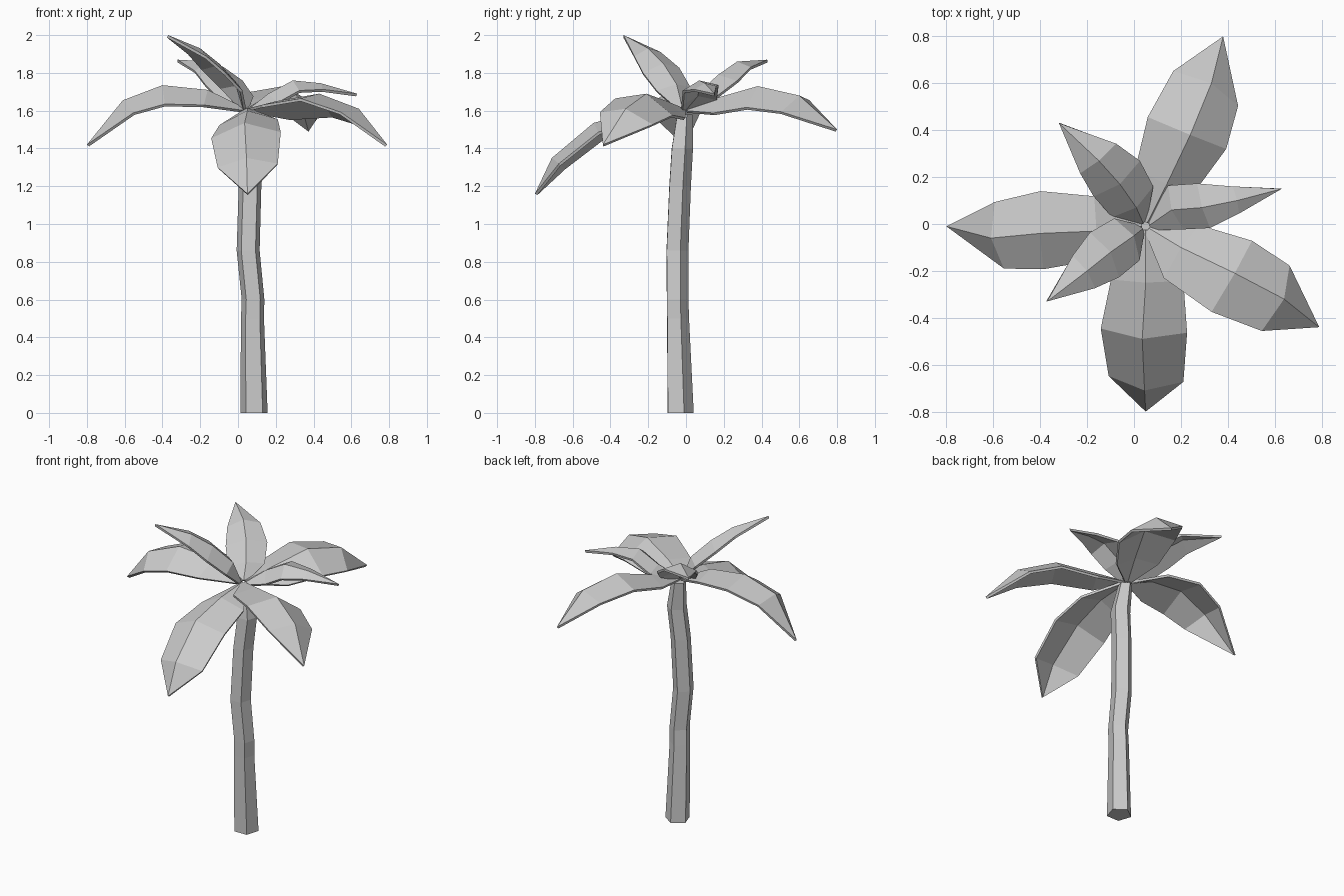
import bpy, bmesh, math
from mathutils import Vector

if "Cube" in bpy.data.objects:
    bpy.data.objects.remove(bpy.data.objects["Cube"])

def finish(name, bm):
    bmesh.ops.recalc_face_normals(bm, faces=bm.faces)
    mesh = bpy.data.meshes.new(name)
    bm.to_mesh(mesh)
    bm.free()
    obj = bpy.data.objects.new(name, mesh)
    bpy.context.collection.objects.link(obj)
    return obj

# Trunk: five-sided rings along a bent path (x, y, z, radius)
def trunk():
    bm = bmesh.new()
    rings = []
    for x, y, z, r in [(.085, -.035, 0, .076), (.077, -.048, .5, .064),
                       (.08, -.05, .6, .063), (.054, -.051, .86, .064),
                       (.064, -.037, 1.2, .063), (.083, -.025, 1.4, .062),
                       (.06, -.01, 1.58, .045)]:
        ring = []
        for i in range(5):
            a = math.radians(19 + 72 * i)
            ring.append(bm.verts.new((x + r * math.cos(a), y + r * math.sin(a), z)))
        rings.append(ring)
    for lo, hi in zip(rings, rings[1:]):
        for i in range(5):
            j = (i + 1) % 5
            bm.faces.new((lo[i], lo[j], hi[j], hi[i]))
    bm.faces.new(rings[0][::-1])
    bm.faces.new(rings[-1])
    finish("trunk", bm)

# Frond: blade folded along its rib, rolled about its length
def frond(name, rib, widths, roll, base_z=1.615):
    bm = bmesh.new()
    tip = Vector(rib[-1])
    heading = Vector((tip.x - .05, tip.y, 0)).normalized()
    root = Vector((.05, -.01, base_z)) + heading * .015
    pts = [root] + [Vector(p) for p in rib]
    rows = []
    for k, w in enumerate([.025] + widths):
        t = (pts[k + 1] - pts[max(k - 1, 0)]).normalized()
        side = Vector((0, 0, 1)).cross(heading)
        n = t.cross(side).normalized()
        s = side * math.cos(roll) + n * math.sin(roll)
        n = t.cross(s).normalized()
        low = pts[k] - n * w * .4
        rows.append([bm.verts.new(p) for p in (low + s * w, pts[k], low - s * w)])
    for a, b in zip(rows, rows[1:]):
        for i in (0, 1):
            bm.faces.new((a[i], a[i + 1], b[i + 1], b[i]))
    end = bm.verts.new(tip)
    for i in (0, 1):
        bm.faces.new((rows[-1][i], rows[-1][i + 1], end))
    obj = finish(name, bm)
    # Make the upper side the outside before thickening downwards
    if sum(p.normal.z for p in obj.data.polygons) < 0:
        obj.data.flip_normals()
    mod = obj.modifiers.new("thickness", 'SOLIDIFY')
    mod.thickness = .015
    mod.offset = -1

trunk()
frond("frond_left", [(-.16, -.03, 1.71), (-.4, -.04, 1.735), (-.61, -.06, 1.655), (-.8, -.01, 1.42)],
      [.14, .17, .145], -.2)
frond("frond_front", [(.05, -.25, 1.6), (.035, -.49, 1.535), (.045, -.71, 1.35), (.05, -.8, 1.16)],
      [.155, .185, .16], .1)
frond("frond_front_right", [(.2, -.1, 1.65), (.43, -.21, 1.69), (.64, -.32, 1.61), (.79, -.44, 1.42)],
      [.14, .18, .155], -.25)
frond("frond_back_right", [(.14, .17, 1.67), (.24, .38, 1.73), (.33, .6, 1.68), (.38, .8, 1.5)],
      [.14, .185, .16], .22)
frond("frond_back_left", [(.01, .07, 1.7), (-.06, .17, 1.79), (-.15, .27, 1.86), (-.32, .43, 1.87)],
      [.11, .125, .1], -.1)
frond("frond_upright", [(0, -.05, 1.74), (-.1, -.12, 1.85), (-.2, -.2, 1.93), (-.37, -.33, 2.0)],
      [.105, .115, .085], -.15)
frond("frond_right", [(.16, .06, 1.69), (.29, .07, 1.76), (.44, .1, 1.745), (.63, .15, 1.69)],
      [.1, .1, .06], .15)
